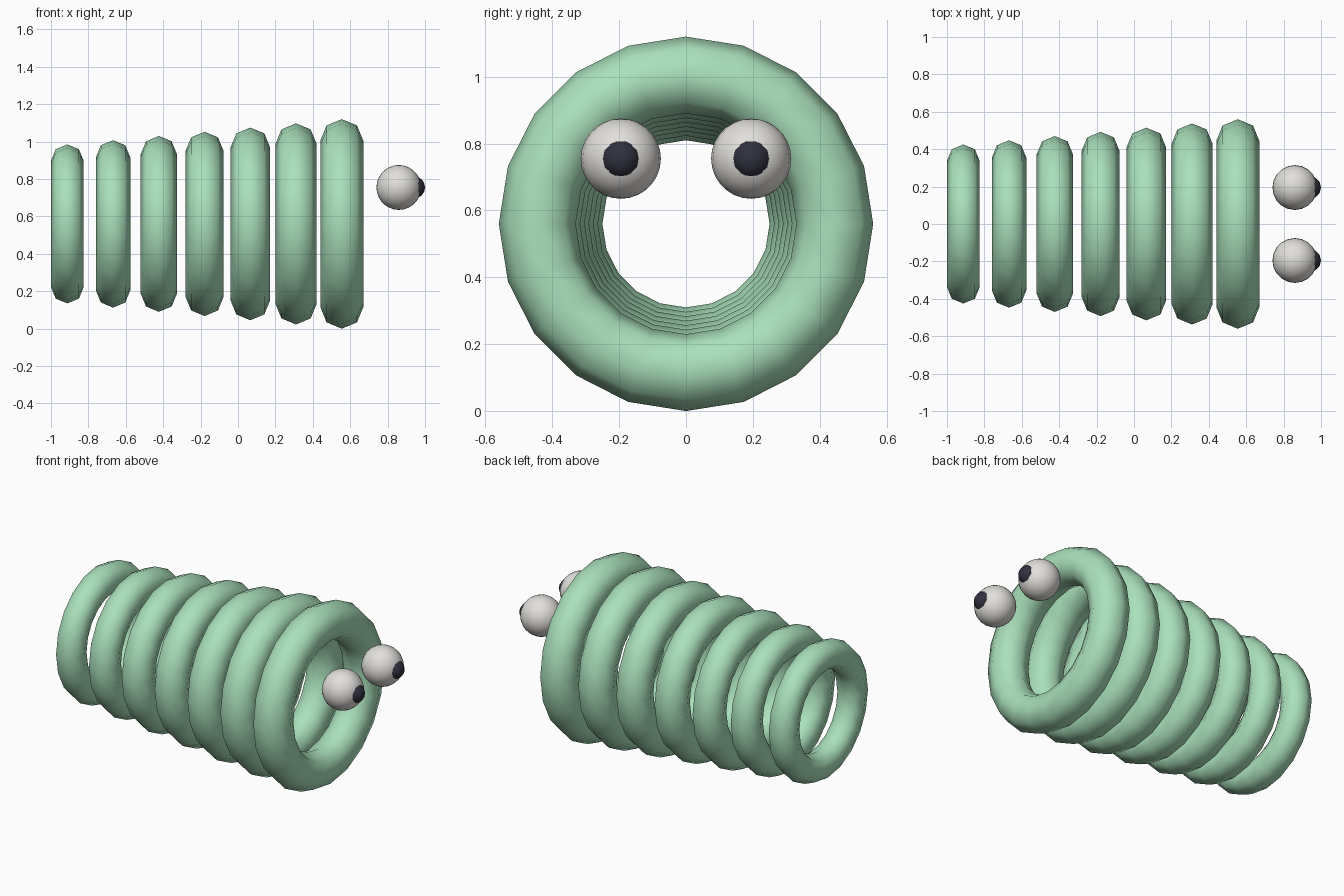
import bpy
import math

cube = bpy.data.objects.get("Cube")
if cube:
    bpy.data.objects.remove(cube, do_unlink=True)


def make_material(name, rgb):
    mat = bpy.data.materials.new(name)
    mat.use_nodes = True
    mat.diffuse_color = (*rgb, 1)
    mat.node_tree.nodes["Principled BSDF"].inputs["Base Color"].default_value = (*rgb, 1)
    return mat


green = make_material("soft_green", (0.40, 0.75, 0.50))
white = make_material("eye_white", (0.76, 0.74, 0.71))
dark = make_material("pupil_dark", (0.03, 0.03, 0.05))


def finish(name, mat):
    obj = bpy.context.object
    obj.name = name
    obj.data.materials.append(mat)
    bpy.ops.object.shade_smooth()
    return obj


def ball(name, mat, radius, location, segments, rings):
    bpy.ops.mesh.primitive_uv_sphere_add(
        segments=segments, ring_count=rings, radius=radius, location=location)
    return finish(name, mat)


# Body: a row of rings growing towards the face
RINGS = 7
MID_Z = 0.56
for i in range(RINGS):
    t = i / (RINGS - 1)
    outer = 0.425 + 0.135 * t
    inner = 0.25 + 0.08 * t
    tube = (outer - inner) / 2
    bpy.ops.mesh.primitive_torus_add(
        major_segments=20, minor_segments=8,
        major_radius=inner + tube, minor_radius=tube,
        location=(-0.9125 + 1.4675 * t, 0, MID_Z),
        rotation=(0, math.pi / 2, 0))
    finish(f"body_ring_{i + 1}", green)

# Floating eyes with pupils poking out of the front
for side, y in (("left", 0.195), ("right", -0.195)):
    ball(f"{side}_eye", white, 0.12, (0.86, y, 0.755), 20, 14)
    ball(f"{side}_pupil", dark, 0.06, (0.94, y, 0.755), 12, 8)
